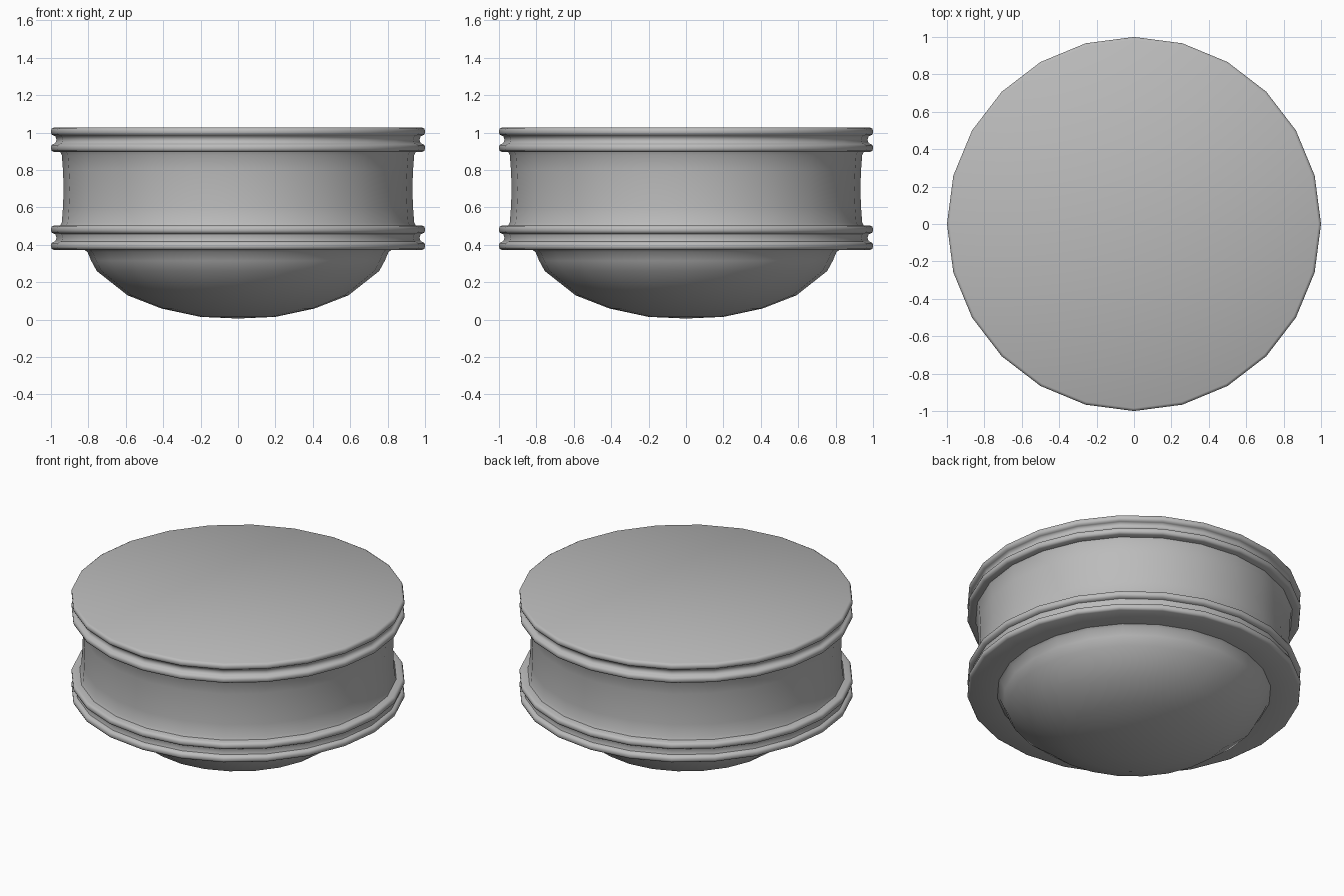
import bpy
import bmesh
import math

SIDES = 24

cube = bpy.data.objects.get("Cube")
if cube:
    bpy.data.objects.remove(cube, do_unlink=True)

grey = bpy.data.materials.new("plain grey")
grey.use_nodes = True
grey.diffuse_color = (0.5, 0.5, 0.5, 1)
grey.node_tree.nodes["Principled BSDF"].inputs["Base Color"].default_value = (0.5, 0.5, 0.5, 1)


def lathe(name, profile, sharp_angle=None):
    """Turn a bottom-to-top (radius, z) profile around z; radius 0 closes a pole."""
    bm = bmesh.new()
    rings = []
    for r, z in profile:
        if r == 0:
            rings.append([bm.verts.new((0, 0, z))] * SIDES)
        else:
            rings.append([bm.verts.new((r * math.cos(math.tau * i / SIDES),
                                        r * math.sin(math.tau * i / SIDES), z))
                          for i in range(SIDES)])
    for low, high in zip(rings, rings[1:]):
        for i in range(SIDES):
            j = (i + 1) % SIDES
            corners = dict.fromkeys((low[i], low[j], high[j], high[i]))
            bm.faces.new(list(corners)).smooth = True
    mesh = bpy.data.meshes.new(name)
    bm.to_mesh(mesh)
    bm.free()
    mesh.materials.append(grey)
    obj = bpy.data.objects.new(name, mesh)
    bpy.context.collection.objects.link(obj)
    if sharp_angle:
        bpy.ops.object.select_all(action='DESELECT')
        obj.select_set(True)
        bpy.context.view_layer.objects.active = obj
        bpy.ops.object.shade_smooth_by_angle(angle=math.radians(sharp_angle))
    return obj


def lip(z0, z1):
    """Rounded outer edge of one flange."""
    return [(0.985, z0), (0.996, z0 + 0.006), (1.0, z0 + 0.016),
            (1.0, z1 - 0.016), (0.996, z1 - 0.006), (0.985, z1)]


def double_flange(z):
    """Two rounded lips with a shallow groove between them."""
    return (lip(z, z + 0.043)
            + [(0.976, z + 0.046), (0.971, z + 0.065), (0.976, z + 0.084)]
            + lip(z + 0.087, z + 0.13))


# Domed underside, flaring slightly where it meets the lower flange
lathe("bottom_dome", [(0, 0.006), (0.2, 0.015), (0.41, 0.06), (0.59, 0.13),
                      (0.755, 0.26), (0.785, 0.315), (0.805, 0.362), (0.825, 0.376)])

# Lower double flange
lathe("lower_flange", [(0.80, 0.373)] + double_flange(0.373) + [(0.92, 0.503)], 50)

# Slightly waisted drum wall
lathe("drum_wall", [(0.955, 0.495), (0.942, 0.52), (0.936, 0.60), (0.932, 0.70),
                    (0.936, 0.80), (0.942, 0.88), (0.955, 0.905)])

# Upper double flange closed by the flat lid, softly shaded over its edge
lathe("upper_flange_and_lid", [(0.92, 0.897)] + double_flange(0.897) + [(0, 1.027)])
